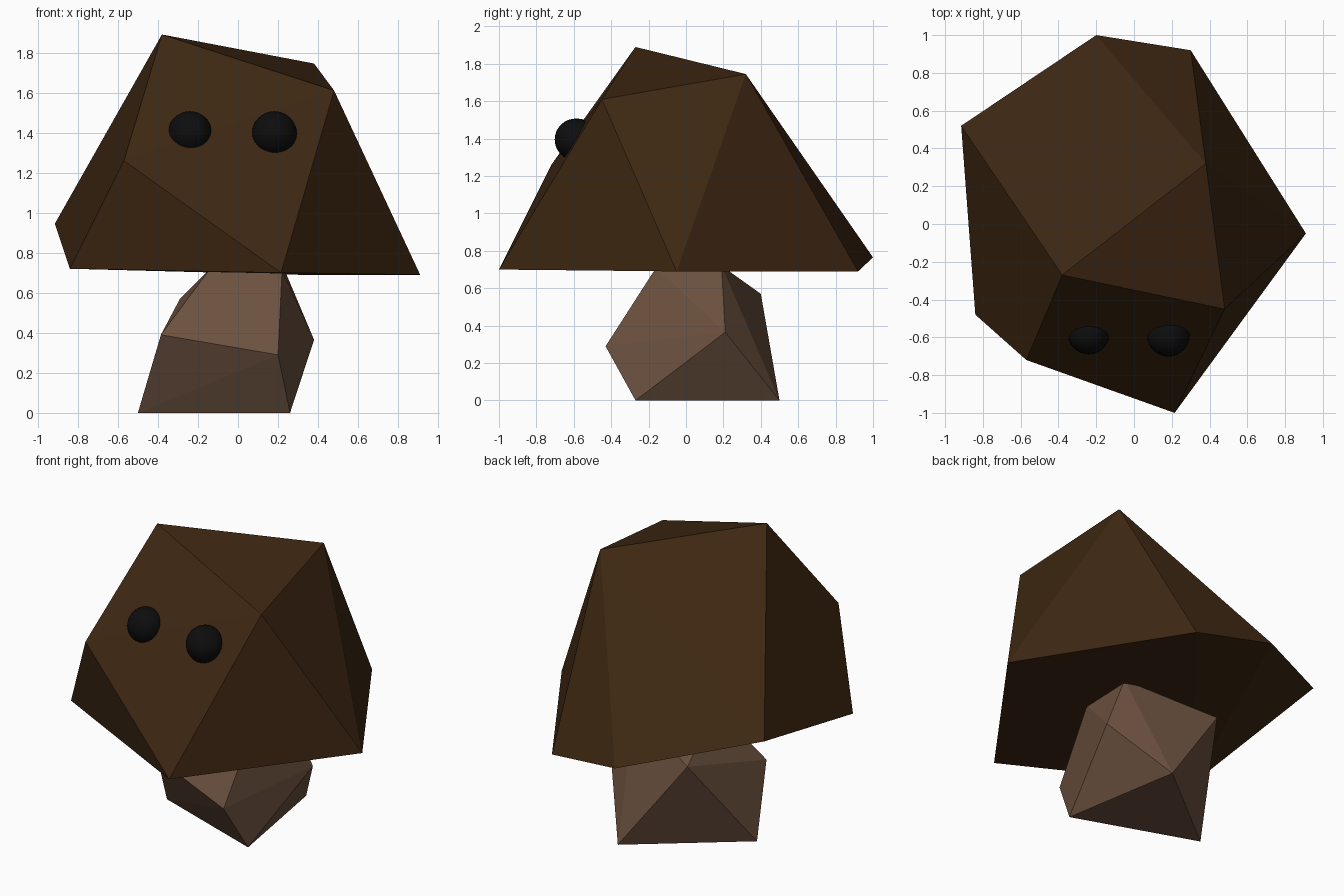
import bpy
import bmesh

cube = bpy.data.objects.get("Cube")
if cube:
    bpy.data.objects.remove(cube, do_unlink=True)


def make_material(name, color, roughness=0.9):
    mat = bpy.data.materials.new(name)
    mat.use_nodes = True
    mat.diffuse_color = (*color, 1)
    shader = next(n for n in mat.node_tree.nodes if n.type == "BSDF_PRINCIPLED")
    shader.inputs["Base Color"].default_value = (*color, 1)
    shader.inputs["Roughness"].default_value = roughness
    return mat


def faceted_rock(name, corners, mat):
    """Flat-shaded convex rock spanned by a few corner points."""
    bm = bmesh.new()
    for corner in corners:
        bm.verts.new(corner)
    bmesh.ops.convex_hull(bm, input=bm.verts[:])
    bmesh.ops.dissolve_limit(bm, angle_limit=0.01, verts=bm.verts[:], edges=bm.edges[:])
    bmesh.ops.recalc_face_normals(bm, faces=bm.faces[:])
    mesh = bpy.data.meshes.new(name)
    bm.to_mesh(mesh)
    bm.free()
    mesh.materials.append(mat)
    obj = bpy.data.objects.new(name, mesh)
    bpy.context.collection.objects.link(obj)
    return obj


def eye(name, center, radius, mat):
    bpy.ops.mesh.primitive_uv_sphere_add(segments=32, ring_count=16, radius=radius, location=center)
    obj = bpy.context.object
    obj.name = name
    obj.data.materials.append(mat)
    bpy.ops.object.shade_smooth_by_angle()


cap_brown = make_material("dark_brown", (0.047, 0.02, 0.006))
stem_brown = make_material("light_brown", (0.148, 0.082, 0.049))
eye_black = make_material("black", (0.004, 0.004, 0.0045))

# Cap: three crown corners, a brow corner, then the rim
faceted_rock("cap", [
    (-0.38, -0.27, 1.89), (0.38, 0.32, 1.745), (0.48, -0.45, 1.61),
    (-0.57, -0.72, 1.26),
    (-0.84, -0.48, 0.72), (-0.915, 0.52, 0.945), (-0.2, 1, 0.765),
    (0.3, 0.92, 0.69), (0.91, -0.05, 0.69), (0.215, -1, 0.7),
], cap_brown)

# Stem: triangular foot, bulging middle, top hidden inside the cap
faceted_rock("stem", [
    (0.26, -0.27, 0), (0.13, 0.5, 0), (-0.5, 0, 0),
    (0.2, -0.43, 0.29), (0.38, 0.21, 0.365),
    (-0.385, -0.26, 0.39), (-0.29, 0.4, 0.57),
    (0.22, -0.16, 0.71), (0.23, 0.19, 0.72), (-0.14, -0.09, 0.72),
], stem_brown)

# Eyes, half sunk in the front of the cap
eye("right_eye", (-0.24, -0.58, 1.397), 0.11, eye_black)
eye("left_eye", (0.182, -0.59, 1.395), 0.112, eye_black)
